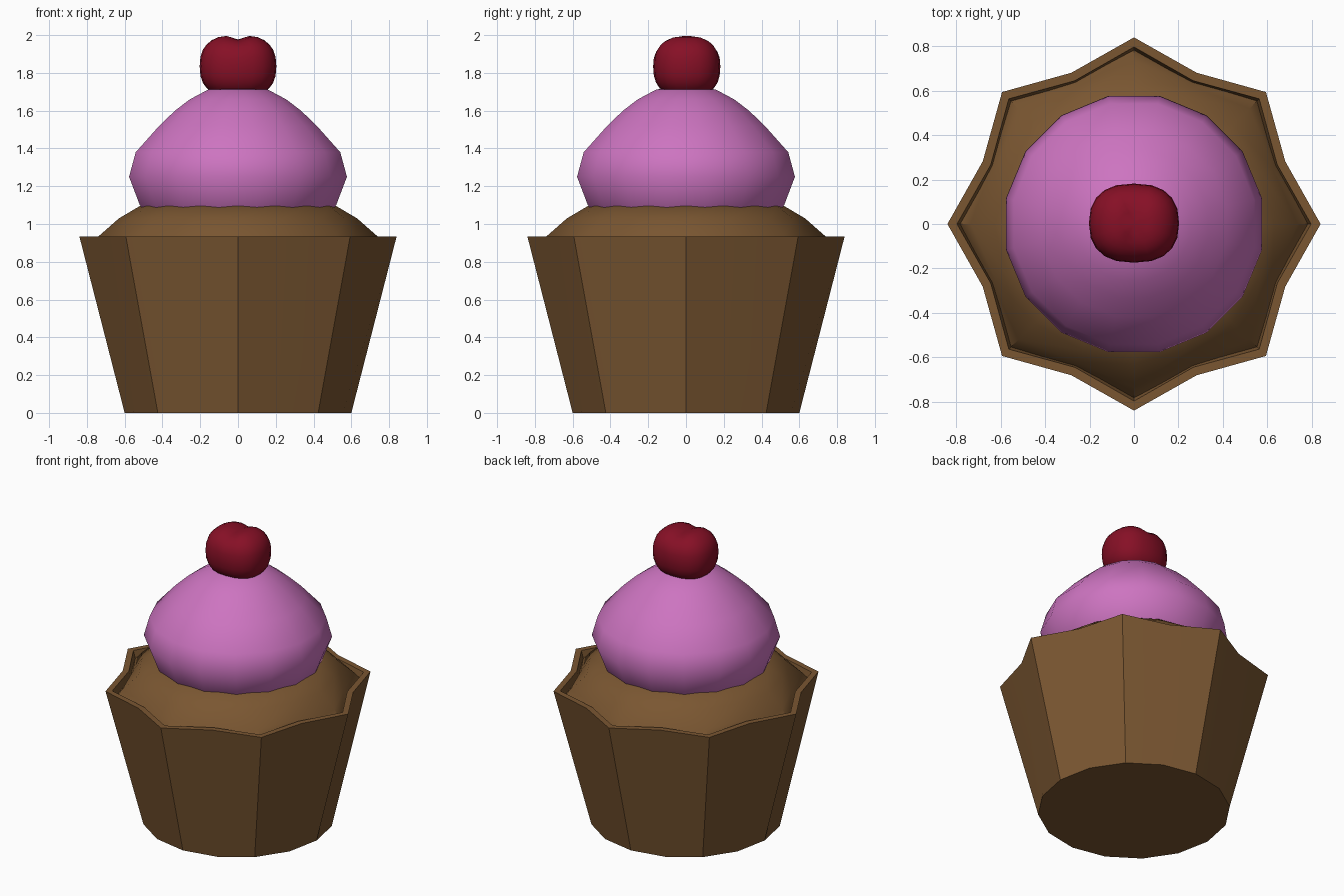
import bpy, bmesh, math
from math import cos, sin, pi, exp

if "Cube" in bpy.data.objects:
    bpy.data.objects.remove(bpy.data.objects["Cube"])


def material(name, rgb):
    m = bpy.data.materials.new(name)
    m.diffuse_color = (*rgb, 1)
    m.use_nodes = True
    m.node_tree.nodes["Principled BSDF"].inputs["Base Color"].default_value = m.diffuse_color
    return m


BROWN = material("chocolate brown", (0.195, 0.094, 0.031))
PINK = material("frosting pink", (0.61, 0.175, 0.53))
RED = material("cherry red", (0.24, 0.005, 0.019))


def finish(bm, name, mat, angle):
    bmesh.ops.recalc_face_normals(bm, faces=bm.faces)
    me = bpy.data.meshes.new(name)
    bm.to_mesh(me)
    bm.free()
    ob = bpy.data.objects.new(name, me)
    bpy.context.collection.objects.link(ob)
    me.materials.append(mat)
    bpy.ops.object.select_all(action='DESELECT')
    ob.select_set(True)
    bpy.context.view_layer.objects.active = ob
    bpy.ops.object.shade_smooth_by_angle(angle=math.radians(angle))
    return ob


def loft(name, rings, mat, angle, turn=0.0, n=16):
    """Rings are (point radius, valley radius, z); both ends are capped."""
    bm = bmesh.new()
    loops = []
    for tip, valley, z in rings:
        loop = []
        for i in range(n):
            a = 2 * pi * i / n + turn
            r = valley if i % 2 else tip
            loop.append(bm.verts.new((r * cos(a), r * sin(a), z)))
        loops.append(loop)
    for lo, hi in zip(loops, loops[1:]):
        for i in range(n):
            j = (i + 1) % n
            bm.faces.new((lo[i], lo[j], hi[j], hi[i]))
    bm.faces.new(loops[0])
    bm.faces.new(loops[-1])
    return finish(bm, name, mat, angle)


# Star-rimmed paper cup with a thin lip
loft("wrapper", [(0.60, 0.60, 0.0), (0.84, 0.737, 0.935),
                 (0.797, 0.698, 0.935), (0.765, 0.68, 0.82)], BROWN, 30)

# Cake top, blending from the star outline to a circle
loft("cake", [(0.768, 0.682, 0.83), (0.785, 0.692, 0.88), (0.735, 0.672, 0.938),
              (0.63, 0.615, 1.03), (0.52, 0.52, 1.095), (0.40, 0.40, 1.10)], BROWN, 40)

# Frosting dome
profile = [(0.50, 1.06), (0.53, 1.10), (0.588, 1.25), (0.552, 1.38), (0.425, 1.52),
           (0.34, 1.60), (0.26, 1.66), (0.16, 1.712), (0.08, 1.722)]
loft("frosting", [(r, r, z) for r, z in profile], PINK, 50, turn=pi / 16)

# Cherry: boxy sphere with a groove between two lobes
bm = bmesh.new()
bmesh.ops.create_uvsphere(bm, u_segments=20, v_segments=14, radius=1)


def swell(t, p):
    return math.copysign(abs(t) ** p, t)


for v in bm.verts:
    x, y, z = v.co
    px = 0.203 * swell(x, 0.8)
    py = 0.178 * swell(y, 0.85) + 0.004
    pz = 1.835 + 0.168 * swell(z, 0.8)
    if z > 0:
        pz -= 0.026 * z * exp(-(px / 0.045) ** 2)
    v.co = (px, py, pz)
finish(bm, "cherry", RED, 60)
